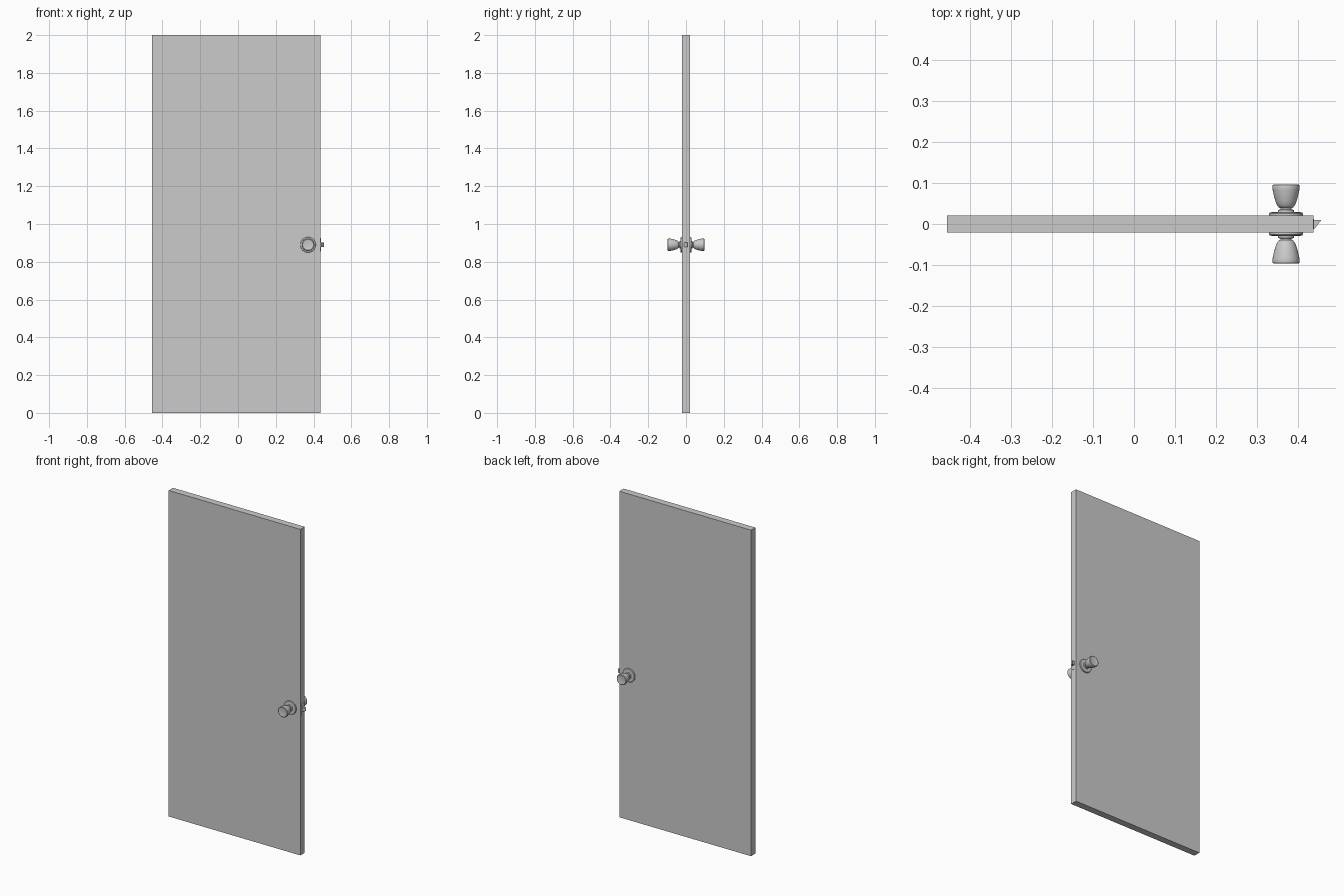
import bpy, bmesh, math
from mathutils import Matrix, Vector

if "Cube" in bpy.data.objects:
    bpy.data.objects.remove(bpy.data.objects["Cube"])

KNOB_X, KNOB_Z = 0.371, 0.89
EDGE_X = 0.438      # latch side of the door
HALF_T = 0.021      # half of the door thickness


def add_object(name, bm):
    bmesh.ops.recalc_face_normals(bm, faces=bm.faces)
    mesh = bpy.data.meshes.new(name)
    bm.to_mesh(mesh)
    bm.free()
    ob = bpy.data.objects.new(name, mesh)
    bpy.context.collection.objects.link(ob)
    return ob


def box(name, lo, hi):
    bm = bmesh.new()
    lo, hi = Vector(lo), Vector(hi)
    m = Matrix.Translation((lo + hi) / 2) @ Matrix.Diagonal((*(hi - lo), 1))
    bmesh.ops.create_cube(bm, size=1, matrix=m)
    return add_object(name, bm)


def lathe(name, profile, side, steps=48):
    """Spin (radius, distance from door centre) points about the knob axis."""
    bm = bmesh.new()
    verts = [bm.verts.new((KNOB_X + r, side * d, KNOB_Z)) for r, d in profile]
    edges = [bm.edges.new(p) for p in zip(verts, verts[1:])]
    bmesh.ops.spin(bm, geom=verts + edges, cent=(KNOB_X, 0, KNOB_Z),
                   axis=(0, 1, 0), angle=math.tau, steps=steps)
    bmesh.ops.remove_doubles(bm, verts=bm.verts, dist=1e-5)
    ob = add_object(name, bm)
    bpy.ops.object.select_all(action='DESELECT')
    bpy.context.view_layer.objects.active = ob
    ob.select_set(True)
    bpy.ops.object.shade_smooth_by_angle(angle=math.radians(30))
    return ob


# Door slab
box("door_panel", (-0.456, -HALF_T, 0), (EDGE_X, HALF_T, 2))

# Rosettes and flared knobs on both faces
rosette = [(0, 0.02), (0.041, 0.02), (0.041, 0.026), (0.039, 0.0285),
           (0.021, 0.0295), (0, 0.0295)]
knob = [(0, 0.028), (0.02, 0.028), (0.019, 0.034), (0.014, 0.036),
        (0.014, 0.039), (0.018, 0.041), (0.022, 0.046), (0.026, 0.056),
        (0.0295, 0.069), (0.0325, 0.083), (0.0335, 0.091), (0.0325, 0.095),
        (0.029, 0.097), (0.026, 0.096), (0, 0.096)]
for label, side in (("front", -1), ("back", 1)):
    lathe(label + "_rosette", rosette, side)
    lathe(label + "_knob", knob, side)

# Latch plate on the door edge
box("latch_plate", (EDGE_X - 0.002, -0.0125, KNOB_Z - 0.036),
    (EDGE_X + 0.0015, 0.0125, KNOB_Z + 0.036))

# Wedge-shaped latch bolt
bm = bmesh.new()
outline = [(EDGE_X - 0.002, -0.011), (EDGE_X + 0.003, -0.011),
           (0.456, 0.008), (0.456, 0.010), (EDGE_X - 0.002, 0.010)]
base = bm.faces.new([bm.verts.new((x, y, KNOB_Z - 0.011)) for x, y in outline])
ext = bmesh.ops.extrude_face_region(bm, geom=[base], use_keep_orig=True)
bmesh.ops.translate(bm, vec=(0, 0, 0.022),
                    verts=[g for g in ext["geom"] if isinstance(g, bmesh.types.BMVert)])
add_object("latch_bolt", bm)
